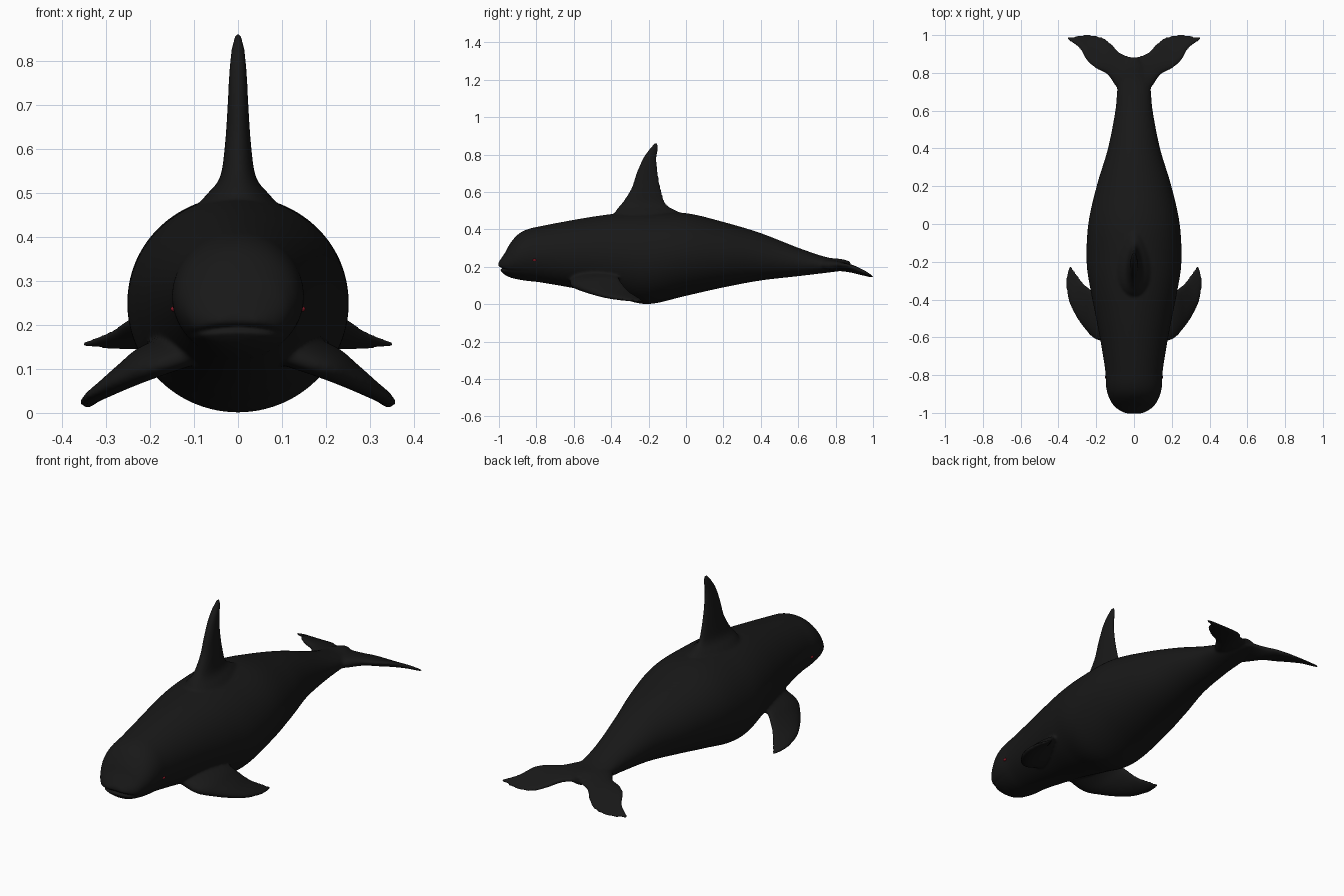
import bpy, bmesh, math
from mathutils import Vector

if "Cube" in bpy.data.objects:
    bpy.data.objects.remove(bpy.data.objects["Cube"])

def material(name, rgb):
    m = bpy.data.materials.new(name)
    m.diffuse_color = (*rgb, 1)
    m.use_nodes = True
    m.node_tree.nodes["Principled BSDF"].inputs["Base Color"].default_value = m.diffuse_color
    return m

black = material("black_skin", (0.009, 0.009, 0.009))
red = material("red_eye", (0.25, 0.01, 0.02))

def smooth_rows(rows, n=8):
    """Catmull-Rom interpolation of a station table."""
    out = []
    for i in range(len(rows) - 1):
        a, b = rows[max(i - 1, 0)], rows[i]
        c, d = rows[i + 1], rows[min(i + 2, len(rows) - 1)]
        for k in range(n):
            t = k / n
            out.append([0.5 * (2*q + (r - p)*t + (2*p - 5*q + 4*r - s)*t*t + (3*q - p - 3*r + s)*t**3)
                        for p, q, r, s in zip(a, b, c, d)])
    out.append(list(rows[-1]))
    return out

def loft(bm, rings):
    vs = [[bm.verts.new(p) for p in ring] for ring in rings]
    n = len(vs[0])
    for a, b in zip(vs, vs[1:]):
        for i in range(n):
            bm.faces.new((a[i], a[(i + 1) % n], b[(i + 1) % n], b[i]))
    bm.faces.new(vs[0][::-1])
    bm.faces.new(vs[-1])

def fin(bm, rows, normal, sides=(1,)):
    """Stations: leading point, trailing point, half thickness."""
    nrm = Vector(normal).normalized()
    for s in sides:
        rings = []
        for r in smooth_rows(rows):
            lead, trail, th = Vector(r[:3]), Vector(r[3:6]), max(r[6], 0.003)
            ring = []
            for k in range(28):
                t = 2 * math.pi * k / 28
                p = (lead + trail)/2 + (trail - lead)/2*math.cos(t) + nrm*th*math.sin(t)*(1 - 0.25*math.cos(t))
                ring.append((p.x * s, p.y, p.z))
            rings.append(ring)
        loft(bm, rings)

bm = bmesh.new()

# torso: y, top, bottom, half width
torso = [(-1.003, .222, .195, .045), (-.985, .250, .172, .080), (-.965, .280, .155, .105),
         (-.94, .325, .143, .122), (-.90, .372, .133, .140), (-.85, .400, .125, .149),
         (-.78, .417, .117, .152), (-.65, .442, .095, .172), (-.50, .468, .066, .200),
         (-.35, .487, .030, .230), (-.20, .492, .001, .251), (0, .487, .045, .242),
         (.20, .440, .090, .198), (.40, .380, .127, .138), (.60, .302, .150, .099),
         (.75, .252, .168, .085), (.83, .242, .178, .060), (.88, .228, .186, .025)]
rings = []
for y, top, bot, w in smooth_rows(torso):
    rings.append([(w*math.cos(2*math.pi*k/64), y,
                   (top + bot)/2 + (top - bot)/2*math.sin(2*math.pi*k/64)) for k in range(64)])
loft(bm, rings)

# dorsal fin: z, leading y, trailing y, half thickness
dorsal = [(.46, -.40, .02, .10), (.50, -.375, -.05, .066), (.52, -.36, -.09, .048),
          (.55, -.335, -.115, .036), (.62, -.292, -.135, .028), (.70, -.265, -.15, .023),
          (.78, -.23, -.156, .019), (.83, -.195, -.149, .014), (.862, -.168, -.149, .006)]
fin(bm, [(0, a, z, 0, b, z, th) for z, a, b, th in dorsal], (1, 0, 0))

# flippers
flipper = [(.08, -.62, .14, .08, -.37, .19, .04), (.19, -.615, .10, .20, -.36, .145, .036),
           (.26, -.55, .072, .245, -.335, .105, .029), (.315, -.47, .047, .28, -.30, .066, .021),
           (.345, -.40, .032, .305, -.262, .042, .015), (.358, -.31, .02, .323, -.235, .024, .009),
           (.348, -.235, .014, .335, -.22, .015, .005)]
fin(bm, flipper, (.68, -.1, .7), (1, -1))

# tail flukes
fluke = [(0, .66, .22, 0, .88, .205, .030), (.08, .71, .215, .07, .905, .195, .027),
         (.14, .79, .214, .12, .955, .172, .022), (.20, .822, .214, .17, .99, .152, .018),
         (.25, .865, .208, .24, 1.003, .144, .013), (.29, .93, .183, .29, .999, .146, .009),
         (.355, .978, .157, .355, .99, .152, .005)]
fin(bm, fluke, (0, .3, .95), (1, -1))

bmesh.ops.recalc_face_normals(bm, faces=bm.faces)
mesh = bpy.data.meshes.new("whale_body")
bm.to_mesh(mesh)
bm.free()
body = bpy.data.objects.new("whale_body", mesh)
bpy.context.collection.objects.link(body)
bpy.context.view_layer.objects.active = body
body.select_set(True)

# fuse the parts into one soft skin
rm = body.modifiers.new("fuse", 'REMESH')
rm.mode = 'VOXEL'
rm.voxel_size = 0.007
sm = body.modifiers.new("soften", 'SMOOTH')
sm.factor, sm.iterations = 0.5, 8
for name in ("fuse", "soften"):
    bpy.ops.object.modifier_apply(modifier=name)

# mouth crease
for v in body.data.vertices:
    x, y, z = v.co
    if y < -.8 and abs(x) < .13:
        line = .194 - 1.2 * x * x
        v.co.y += .018 * math.exp(-((z - line) / .007)**2) * (1 - (x / .13)**2)
body.data.materials.clear()
body.data.materials.append(black)
for p in body.data.polygons:
    p.use_smooth = True

# eyes
for side, name in ((1, "left_eye"), (-1, "right_eye")):
    bpy.ops.mesh.primitive_uv_sphere_add(segments=16, ring_count=10, radius=1,
                                         location=(side * .147, -.81, .236))
    eye = bpy.context.object
    eye.name = name
    eye.scale = (.006, .011, .006)
    eye.data.materials.append(red)
    bpy.ops.object.shade_smooth()
